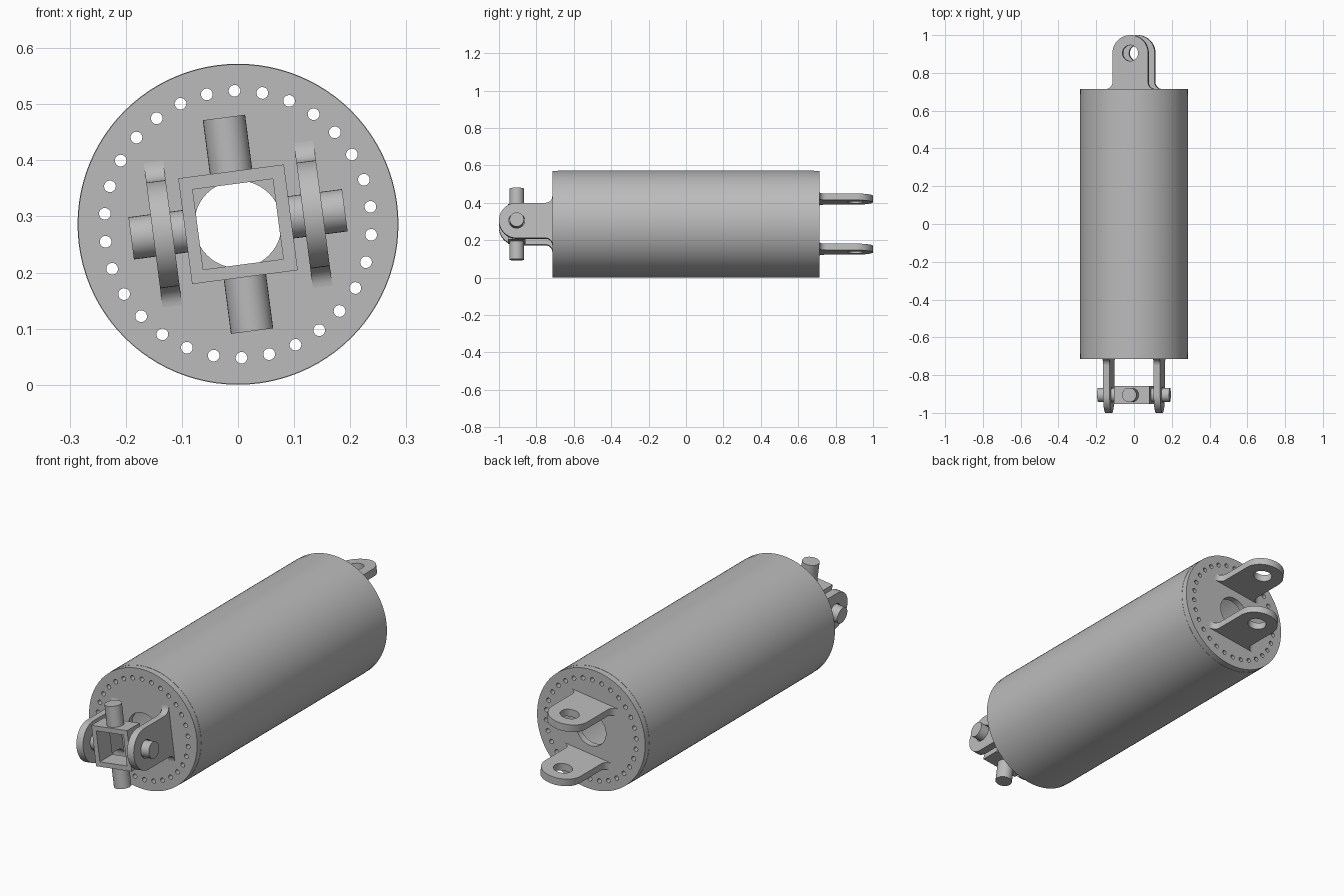
import bpy, bmesh, math
from mathutils import Matrix, Vector

cube = bpy.data.objects.get("Cube")
if cube:
    bpy.data.objects.remove(cube, do_unlink=True)

steel = bpy.data.materials.new("grey_steel")
steel.use_nodes = True
grey = (0.5, 0.5, 0.5, 1)
steel.diffuse_color = grey
steel.node_tree.nodes["Principled BSDF"].inputs["Base Color"].default_value = grey

# The whole assembly is rolled a little about its long axis
RADIUS = 0.286
END = 0.715          # half length of the barrel with flanges
FLANGE = 0.03
JOINT = 0.905        # distance of the pin axes from the middle
ROLL = Matrix.Translation((0, 0, RADIUS)) @ Matrix.Rotation(math.radians(-7.5), 4, 'Y')


def frame(u, v, n):
    """Rotation that sends a flat outline's axes to u, v and its normal to n."""
    return Matrix((u, v, n)).transposed().to_4x4()


X, Y, Z = Vector((1, 0, 0)), Vector((0, 1, 0)), Vector((0, 0, 1))
ALONG_X = frame(Z, -Y, X)
ALONG_Y = frame(X, Z, -Y)
ALONG_Z = frame(X, Y, Z)


def arc(cx, cy, r, start, stop, steps):
    angles = [math.radians(start + (stop - start) * i / steps) for i in range(steps + 1)]
    return [(cx + r * math.cos(a), cy + r * math.sin(a)) for a in angles]


def circle(r, steps=48, cx=0, cy=0):
    return arc(cx, cy, r, 0, 360, steps)[:-1]


def square(h):
    return [(-h, -h), (h, -h), (h, h), (-h, h)]


def extrude(name, loops, depth, turn, centre):
    """Solid from an outline and its holes, extruded evenly about its centre."""
    curve = bpy.data.curves.new(name, 'CURVE')
    curve.dimensions = '2D'
    curve.fill_mode = 'BOTH'
    curve.extrude = depth / 2
    for loop in loops:
        spline = curve.splines.new('POLY')
        spline.points.add(len(loop) - 1)
        for point, (x, y) in zip(spline.points, loop):
            point.co = (x, y, 0, 1)
        spline.use_cyclic_u = True
    source = bpy.data.objects.new(name + "_outline", curve)
    mesh = bpy.data.meshes.new_from_object(source)
    bpy.data.objects.remove(source)
    bpy.data.curves.remove(curve)

    bm = bmesh.new()
    bm.from_mesh(mesh)
    bmesh.ops.remove_doubles(bm, verts=bm.verts, dist=0.00005)
    bmesh.ops.transform(bm, verts=bm.verts, matrix=ROLL @ Matrix.Translation(centre) @ turn)
    bmesh.ops.recalc_face_normals(bm, faces=bm.faces)
    bm.to_mesh(mesh)
    bm.free()
    mesh.materials.clear()
    mesh.materials.append(steel)
    obj = bpy.data.objects.new(name, mesh)
    bpy.context.collection.objects.link(obj)
    parts.append(obj)


parts = []

# Barrel tube
extrude("barrel", [circle(RADIUS, 96), circle(0.255, 96)], 2 * (END - FLANGE), ALONG_Y, (0, 0, 0))

# End flanges with a bore and a ring of bolt holes
bolt_holes = [circle(0.0105, 16, x, y) for x, y in circle(0.238, 30)]
flange = [circle(RADIUS - 0.001, 96), circle(0.078)] + bolt_holes
for name, side in (("front", -1), ("back", 1)):
    extrude(name + "_flange", flange, FLANGE, ALONG_Y, (0, side * (END - FLANGE / 2), 0))

# Lugs with a rounded tip, filleted root and pin hole
half, fillet, reach = 0.095, 0.035, JOINT - END
right_root = arc(half + fillet, fillet, fillet, 270, 180, 8)
left_root = [(-x, y) for x, y in reversed(right_root)]
lug = [right_root + arc(0, reach, half, 0, 180, 32) + left_root, circle(0.042, 32, 0, reach)]
for side, front, back in ((-1, "right", "lower"), (1, "left", "upper")):
    extrude("front_lug_" + front, lug, 0.035, ALONG_X, (side * 0.135, -END, 0))
    extrude("back_lug_" + back, lug, 0.035, ALONG_Z, (0, END, side * 0.135))

# Square cross block with four pins
extrude("cross_block", [square(0.095), square(0.072)], 0.095, ALONG_Y, (0, -JOINT, 0))
for side, across, upright in ((-1, "right", "lower"), (1, "left", "upper")):
    middle = side * 0.142
    extrude("cross_pin_" + across, [circle(0.038, 32)], 0.1, ALONG_X, (middle, -JOINT, 0))
    extrude("cross_pin_" + upright, [circle(0.038, 32)], 0.1, ALONG_Z, (0, -JOINT, middle))

# Smooth shading with sharp edges kept
bpy.ops.object.select_all(action='DESELECT')
for obj in parts:
    obj.select_set(True)
bpy.context.view_layer.objects.active = parts[0]
bpy.ops.object.shade_smooth_by_angle(angle=math.radians(30))
